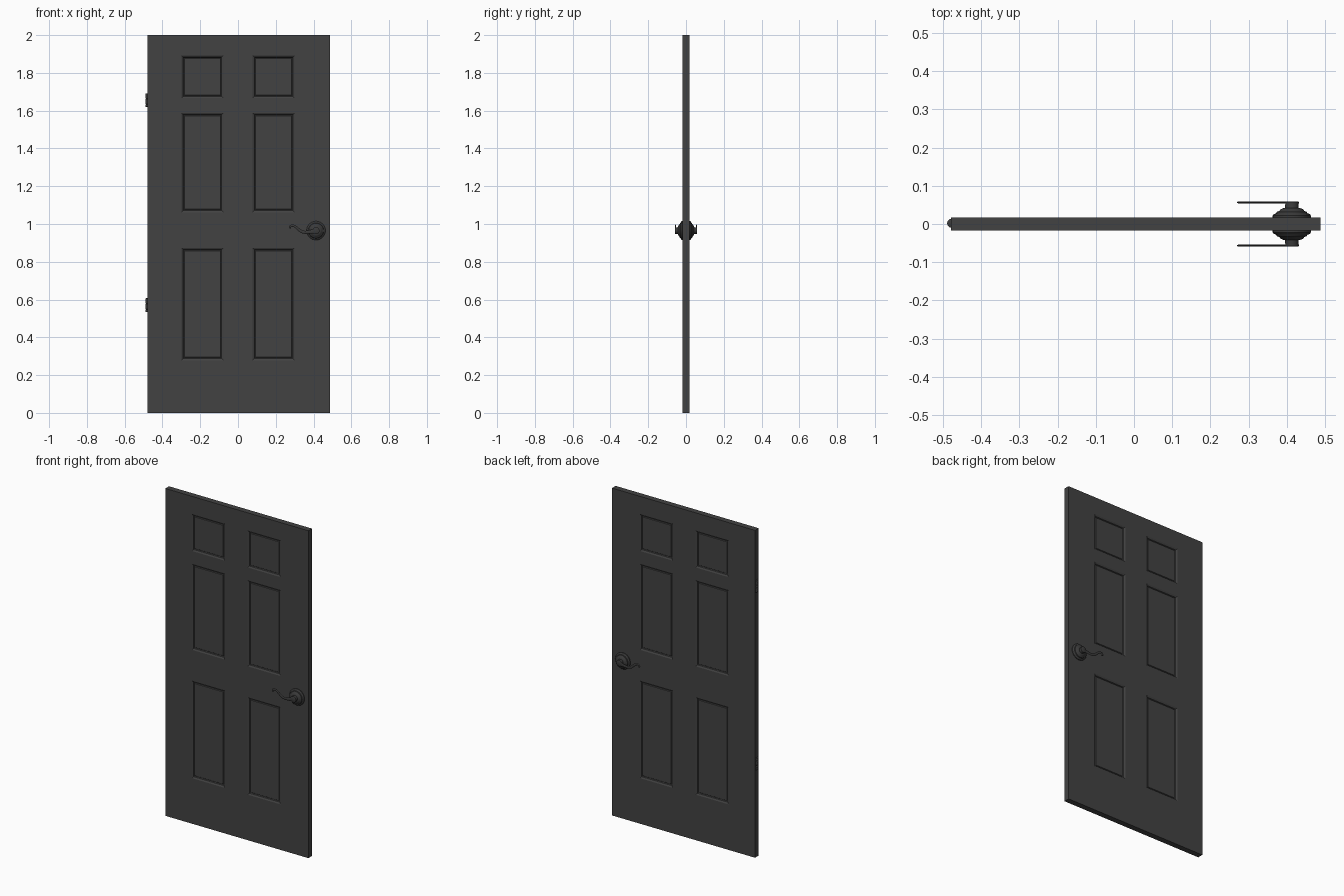
import bpy, bmesh, math
from mathutils import Vector

if "Cube" in bpy.data.objects:
    bpy.data.objects.remove(bpy.data.objects["Cube"])


def material(name, v):
    m = bpy.data.materials.new(name)
    m.diffuse_color = (v, v, v, 1)
    m.use_nodes = True
    m.node_tree.nodes["Principled BSDF"].inputs["Base Color"].default_value = m.diffuse_color
    return m


DOOR = material("charcoal door paint", 0.055)
METAL = material("dark metal", 0.043)


def finish(name, bm, mat, smooth=None):
    bmesh.ops.recalc_face_normals(bm, faces=bm.faces)
    me = bpy.data.meshes.new(name)
    bm.to_mesh(me)
    bm.free()
    me.materials.append(mat)
    ob = bpy.data.objects.new(name, me)
    bpy.context.collection.objects.link(ob)
    if smooth:
        bpy.ops.object.select_all(action='DESELECT')
        ob.select_set(True)
        bpy.context.view_layer.objects.active = ob
        bpy.ops.object.shade_smooth_by_angle(angle=math.radians(smooth))
    return ob


# Door slab: grid cut along the panel borders, extruded to thickness
T = 0.0175
xs = [-0.479, -0.300, -0.077, 0.077, 0.300, 0.488]
zs = [0, 0.278, 0.874, 1.062, 1.588, 1.666, 1.892, 2.0]
bm = bmesh.new()
grid = [[bm.verts.new((x, -T, z)) for x in xs] for z in zs]
for j in range(len(zs) - 1):
    for i in range(len(xs) - 1):
        bm.faces.new((grid[j][i], grid[j][i + 1], grid[j + 1][i + 1], grid[j + 1][i]))
ext = bmesh.ops.extrude_face_region(bm, geom=bm.faces[:])
bmesh.ops.translate(bm, vec=(0, 2 * T, 0),
                    verts=[g for g in ext["geom"] if isinstance(g, bmesh.types.BMVert)])
bmesh.ops.recalc_face_normals(bm, faces=bm.faces)


# Six moulded panels on both sides: shallow slope, steep step, raised field
def is_panel(f):
    c = f.calc_center_median()
    in_x = 0.077 < abs(c.x) < 0.300
    in_z = any(zs[k] < c.z < zs[k + 1] for k in (1, 3, 5))
    return abs(f.normal.y) > 0.9 and in_x and in_z


panels = [f for f in bm.faces if is_panel(f)]
for width, depth in ((0.013, -0.005), (0.004, -0.006), (0.003, 0.0), (0.004, 0.004)):
    bmesh.ops.inset_individual(bm, faces=panels, thickness=width, depth=depth)
finish("door_slab", bm, DOOR)


# Round part turned around an axis from (radius, distance) pairs
def lathe(name, profile, place, mat, n=32):
    bm = bmesh.new()
    rings = []
    for r, d in profile:
        rings.append([bm.verts.new(place(r * math.cos(2 * math.pi * k / n),
                                         r * math.sin(2 * math.pi * k / n), d))
                      for k in range(n)])
    for a, b in zip(rings, rings[1:]):
        for k in range(n):
            bm.faces.new((a[k], a[(k + 1) % n], b[(k + 1) % n], b[k]))
    bm.faces.new(rings[0])
    bm.faces.new(rings[-1])
    return finish(name, bm, mat, 35)


# Scroll lever: flattened tube along a smooth path of (x, z, half width)
PATH = [(0.418, 0.964, 0.012), (0.385, 0.959, 0.010), (0.357, 0.956, 0.008),
        (0.335, 0.961, 0.0075), (0.318, 0.974, 0.007), (0.302, 0.987, 0.0065),
        (0.286, 0.992, 0.006), (0.275, 0.985, 0.0055), (0.278, 0.976, 0.004)]


def sample(path, steps=5):
    p = [Vector(q) for q in path]
    p = [2 * p[0] - p[1]] + p + [2 * p[-1] - p[-2]]
    out = []
    for i in range(1, len(p) - 2):
        a, b, c, d = p[i - 1:i + 3]
        for s in range(steps):
            t = s / steps
            out.append(0.5 * (2 * b + (c - a) * t + (2 * a - 5 * b + 4 * c - d) * t * t
                              + (3 * b - a - 3 * c + d) * t ** 3))
    return out + [p[-2]]


def lever(name, side, n=12):
    pts = sample(PATH)
    bm = bmesh.new()
    rings = []
    for i, p in enumerate(pts):
        q = pts[min(i + 1, len(pts) - 1)] - pts[max(i - 1, 0)]
        nx, nz = Vector((-q.y, q.x)).normalized()
        ring = []
        for k in range(n):
            a = 2 * math.pi * k / n
            w = p.z * math.cos(a)
            ring.append(bm.verts.new((p.x + nx * w, side * (0.0565 + 0.0027 * math.sin(a)),
                                      p.y + nz * w)))
        rings.append(ring)
    for a, b in zip(rings, rings[1:]):
        for k in range(n):
            bm.faces.new((a[k], a[(k + 1) % n], b[(k + 1) % n], b[k]))
    bm.faces.new(rings[0])
    bm.faces.new(rings[-1])
    finish(name, bm, METAL, 50)


# Stepped rose, neck and lever on both faces
ROSE = [(0.050, 0.015), (0.050, 0.022), (0.047, 0.026), (0.041, 0.028), (0.039, 0.032),
        (0.033, 0.034), (0.030, 0.038), (0.024, 0.041), (0.018, 0.042), (0.017, 0.053),
        (0.0185, 0.054), (0.0185, 0.058), (0.016, 0.0595)]
for label, s in (("front", -1), ("back", 1)):
    lathe(label + "_handle_rose", ROSE,
          lambda u, v, d, s=s: (0.413 + u, s * d, 0.965 + v), METAL)
    lever(label + "_lever", s)

# Hinge barrels with knuckle grooves on the left edge
for label, z0, z1 in (("upper", 1.620, 1.692), ("lower", 0.534, 0.607)):
    prof = []
    step = (z1 - z0) / 5
    for k in range(5):
        lo, hi = z0 + k * step, z0 + (k + 1) * step
        prof += [(0.0105, lo), (0.012, lo + 0.001), (0.012, hi - 0.001), (0.0105, hi)]
        if k < 4:
            prof += [(0.009, hi)]
    lathe(label + "_hinge", prof,
          lambda u, v, d: (-0.477 + u, 0.002 + v, d), METAL, 20)
